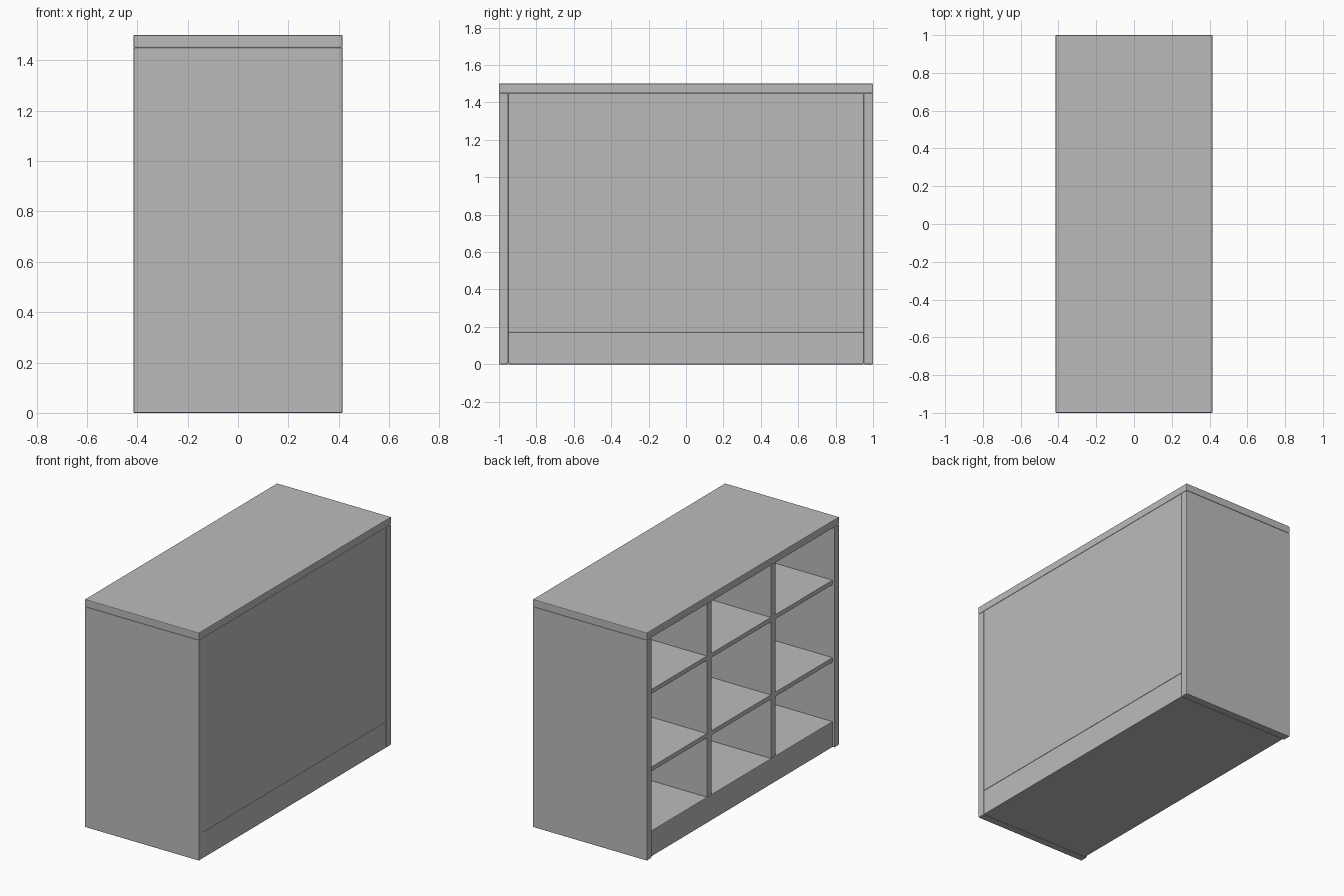
import bpy

if "Cube" in bpy.data.objects:
    bpy.data.objects.remove(bpy.data.objects["Cube"])

grey = bpy.data.materials.new("plain grey")
grey.diffuse_color = (0.5, 0.5, 0.5, 1)
grey.use_nodes = True
grey.node_tree.nodes["Principled BSDF"].inputs["Base Color"].default_value = grey.diffuse_color


def board(name, x, y, z, bevel=0.004):
    """Box between (min, max) pairs on each axis, with slightly eased edges."""
    size = [b - a for a, b in (x, y, z)]
    bpy.ops.mesh.primitive_cube_add(size=1, location=[(a + b) / 2 for a, b in (x, y, z)])
    ob = bpy.context.object
    ob.name = name
    ob.scale = size
    bpy.ops.object.transform_apply(location=False, rotation=False, scale=True)
    ob.data.materials.append(grey)
    mod = ob.modifiers.new("eased_edges", 'BEVEL')
    mod.width = bevel
    mod.segments = 2
    return ob


X = 0.415          # half depth
BACK = 0.38        # inner face of the back panel
FRONT = -0.403     # front edge of the recessed inner boards
DIV = 0.333        # divider centre
T = 0.025          # half divider thickness

# Outer carcass
board("top_board", (-X, X), (-1, 1), (1.45, 1.5))
for s, side in ((-1, "front"), (1, "rear")):
    board(side + "_side_panel", (-X, X), sorted((s * 0.95, s)), (0, 1.45))
board("plinth", (FRONT, X), (-0.95, 0.95), (0, 0.17))
board("back_panel", (BACK, X), (-0.95, 0.95), (0.17, 1.45))

# Vertical dividers
for i, y in enumerate((-DIV, DIV)):
    board(f"divider_{i + 1}", (FRONT, BACK), (y - T, y + T), (0.17, 1.45), 0.002)

# Shelves, two in each of the three bays
bays = ((-0.95, -DIV - T), (-DIV + T, DIV - T), (DIV + T, 0.95))
for i, bay in enumerate(bays):
    for j, top in enumerate((0.59, 1.1)):
        board(f"shelf_{i + 1}_{j + 1}", (FRONT, BACK), bay, (top - 0.03, top), 0.002)
